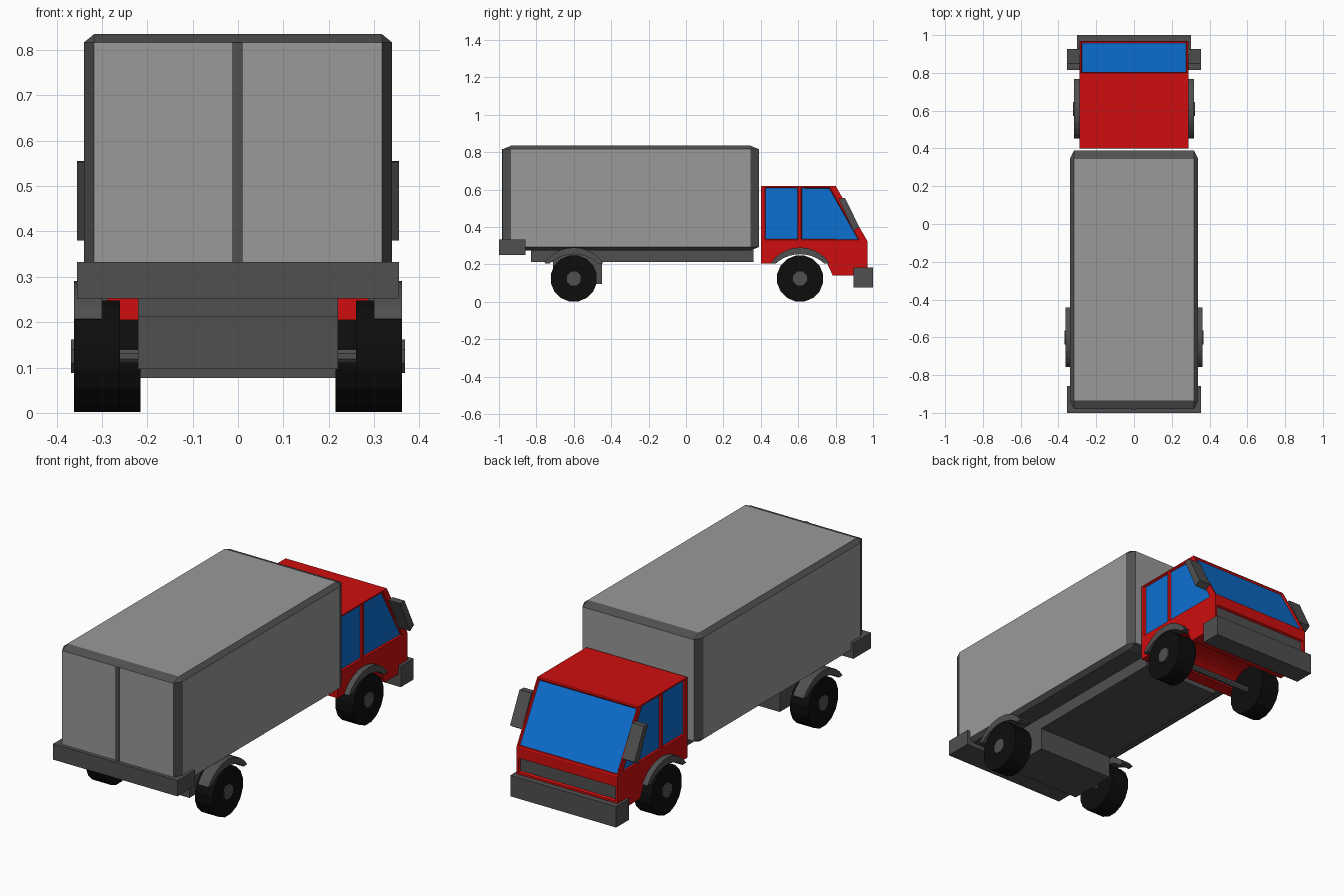
import bpy, bmesh, math
from mathutils import Matrix, Vector

cube = bpy.data.objects.get("Cube")
if cube:
    bpy.data.objects.remove(cube, do_unlink=True)


def material(name, r, g, b):
    m = bpy.data.materials.new(name)
    m.use_nodes = True
    m.diffuse_color = (r, g, b, 1)
    m.node_tree.nodes["Principled BSDF"].inputs["Base Color"].default_value = (r, g, b, 1)
    return m


RED = material("red paint", 0.62, 0.004, 0.004)
BLUE = material("blue glass", 0.004, 0.16, 0.65)
LIGHT = material("light grey panel", 0.32, 0.32, 0.32)
DARK = material("dark grey trim", 0.08, 0.08, 0.08)
BLACK = material("black rubber", 0.004, 0.004, 0.004)


def finish(name, bm, *mats):
    mesh = bpy.data.meshes.new(name)
    bm.to_mesh(mesh)
    bm.free()
    for m in mats:
        mesh.materials.append(m)
    obj = bpy.data.objects.new(name, mesh)
    bpy.context.collection.objects.link(obj)
    return obj


def box(name, lo, hi, mat):
    lo, hi = Vector(lo), Vector(hi)
    bm = bmesh.new()
    bmesh.ops.create_cube(bm, size=1, matrix=Matrix.Translation((lo + hi) / 2)
                          @ Matrix.Diagonal((*(hi - lo), 1)))
    return finish(name, bm, mat)


def prism(profile, x0, x1):
    """Extrude a (y, z) outline along x."""
    bm = bmesh.new()
    face = bm.faces.new([bm.verts.new((x0, y, z)) for y, z in profile])
    out = bmesh.ops.extrude_face_region(bm, geom=[face])["geom"]
    bmesh.ops.translate(bm, vec=(x1 - x0, 0, 0),
                        verts=[v for v in out if isinstance(v, bmesh.types.BMVert)])
    bmesh.ops.recalc_face_normals(bm, faces=bm.faces)
    return bm


def rod(name, x0, x1, y, z, radius, sides, mat):
    """Cylinder lying along x."""
    bm = bmesh.new()
    bmesh.ops.create_cone(
        bm, cap_ends=True, segments=sides, radius1=radius, radius2=radius, depth=abs(x1 - x0),
        matrix=Matrix.Translation(((x0 + x1) / 2, y, z)) @ Matrix.Rotation(math.pi / 2, 4, 'Y')
        @ Matrix.Rotation(math.pi / sides, 4, 'Z'))
    return finish(name, bm, mat)


def arc(yc, half, base, rise, steps=10):
    """Shallow arch of (y, z) points from rear to front."""
    r = (half * half + rise * rise) / (2 * rise)
    a = math.asin(half / r)
    return [(yc + r * math.sin(t), base + rise - r + r * math.cos(t))
            for t in (a * (2 * i / steps - 1) for i in range(steps + 1))]


def recess(bm, faces, border, rim, depth, index):
    """Sunken pane inside each face."""
    bmesh.ops.inset_individual(bm, faces=faces, thickness=border)
    bmesh.ops.inset_individual(bm, faces=faces, thickness=rim, depth=-depth)
    for f in faces:
        f.material_index = index


REAR_Y, FRONT_Y, AXLE_Z = -0.60, 0.61, 0.125

# Cargo container: bevelled block, flat faces light and bevels dark
bm = bmesh.new()
bmesh.ops.create_cube(bm, size=1)
bmesh.ops.bevel(bm, geom=bm.edges[:], offset=0.033, segments=1, affect='EDGES')
bm.normal_update()
for f in bm.faces:
    f.material_index = 0 if max(map(abs, f.normal)) > 0.99 and f.normal.z > -0.5 else 1
bmesh.ops.transform(bm, verts=bm.verts, matrix=Matrix.Translation((0, -0.295, 0.555))
                    @ Matrix.Diagonal((0.68, 1.37, 0.56, 1)))
finish("cargo_container", bm, LIGHT, DARK)
box("door_post", (-0.012, -0.985, 0.29), (0.01, -0.975, 0.817), DARK)

# Chassis, axle housing and bumpers
box("chassis", (-0.22, -0.83, 0.212), (0.22, 0.36, 0.28), DARK)
box("rear_axle_housing", (-0.22, -0.71, 0.097), (0.22, -0.45, 0.213), DARK)
box("rear_bumper", (-0.355, -1.0, 0.252), (0.355, -0.857, 0.333), DARK)
box("front_bumper", (-0.302, 0.895, 0.077), (0.302, 1.0, 0.185), DARK)

# Cab body with wheel arches and a sunken grille
body = ([(0.40, 0.325), (0.40, 0.205)] + arc(FRONT_Y, 0.145, 0.205, 0.06)
        + [(0.785, 0.14), (0.97, 0.14), (0.97, 0.185), (0.97, 0.28), (0.97, 0.325)])
bm = prism(body, -0.288, 0.288)
grille = [f for f in bm.faces if f.normal.y > 0.99
          and abs(f.calc_center_median().z - 0.2325) < 0.01]
recess(bm, grille, 0.015, 0.008, 0.01, 1)
finish("cab_body", bm, RED, DARK)

# Cab top: pillar lines as (sill y, roof y), windows sunk between them
pillars = [(0.40, 0.40), (0.414, 0.414), (0.607, 0.607), (0.935, 0.775), (0.97, 0.80)]
bm = bmesh.new()
rows = [[[bm.verts.new((s * 0.288, p[k], z)) for p in pillars]
         for k, z in enumerate((0.325, 0.62))] for s in (-1, 1)]
panes = []
for sill, roof in rows:
    for i in range(4):
        f = bm.faces.new((sill[i], sill[i + 1], roof[i + 1], roof[i]))
        if i in (1, 2):
            panes.append(f)
for k in (0, 1):
    bm.faces.new(rows[0][k] + rows[1][k][::-1])
for end in (0, -1):
    f = bm.faces.new((rows[0][0][end], rows[1][0][end], rows[1][1][end], rows[0][1][end]))
panes.append(f)
bmesh.ops.recalc_face_normals(bm, faces=bm.faces)
recess(bm, panes, 0.01, 0.007, 0.008, 1)
finish("cab_top", bm, RED, BLUE)

# Axles
rod("rear_axle", -0.28, 0.28, REAR_Y, AXLE_Z, 0.016, 8, DARK)
rod("front_axle", -0.23, 0.23, FRONT_Y, AXLE_Z, 0.016, 8, DARK)

# Wheels, mudguards and mirrors on both sides
for side, s in (("left", 1), ("right", -1)):
    for end, y, inner in (("rear", REAR_Y, 0.26), ("front", FRONT_Y, 0.215)):
        rod(f"{end}_{side}_tyre", s * inner, s * (inner + 0.102), y, AXLE_Z, 0.125, 16, BLACK)
        rod(f"{end}_{side}_hub", s * (inner + 0.09), s * (inner + 0.108), y, AXLE_Z, 0.04, 8, DARK)
        guard = arc(y, 0.158, 0.207, 0.084) + arc(y, 0.13, 0.205, 0.05)[::-1]
        finish(f"{end}_{side}_mudguard",
               prism(guard, s * (inner + 0.04), s * (inner + 0.102)), DARK)
    mirror = [(0.815, 0.553), (0.85, 0.555), (0.927, 0.40), (0.895, 0.38)]
    finish(f"{side}_mirror", prism(mirror, s * 0.287, s * 0.355), DARK)
